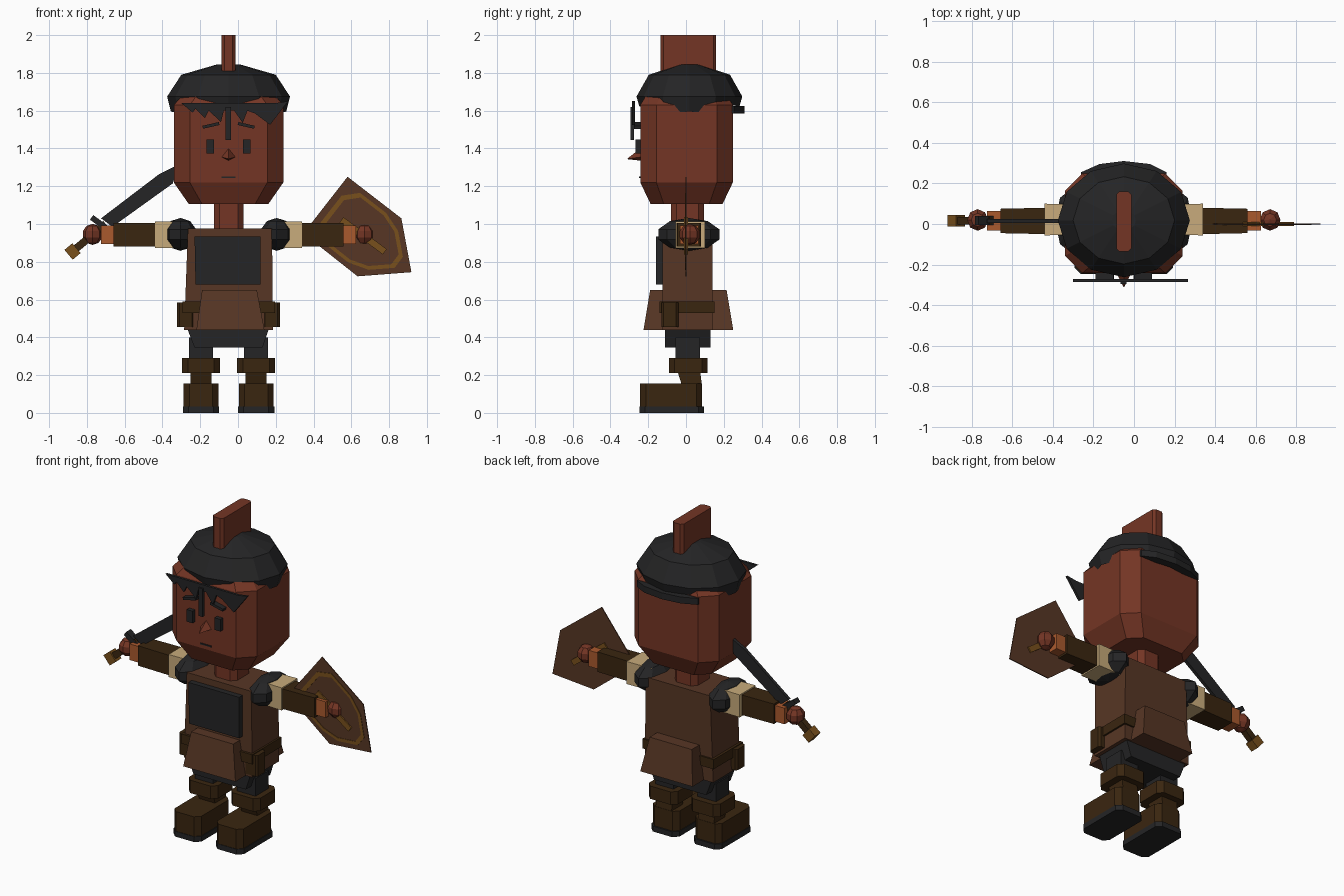
import bpy, bmesh, math
from mathutils import Matrix, Vector

if "Cube" in bpy.data.objects:
    bpy.data.objects.remove(bpy.data.objects["Cube"])

CX = -0.05  # body centre line


def material(name, rgb):
    m = bpy.data.materials.new(name)
    m.diffuse_color = (*rgb, 1)
    m.use_nodes = True
    m.node_tree.nodes["Principled BSDF"].inputs["Base Color"].default_value = m.diffuse_color
    return m


SKIN = material("skin_red_brown", (0.175, 0.036, 0.018))
LEATHER = material("leather_brown", (0.095, 0.037, 0.018))
BLACK = material("charcoal", (0.018, 0.018, 0.019))
DARK = material("dark_brown", (0.042, 0.019, 0.005))
TAN = material("tan", (0.58, 0.41, 0.20))
ORANGE = material("copper", (0.40, 0.10, 0.027))
GOLD = material("dull_gold", (0.19, 0.08, 0.012))


def finish(name, bm, mat):
    bmesh.ops.recalc_face_normals(bm, faces=bm.faces)
    me = bpy.data.meshes.new(name)
    bm.to_mesh(me)
    bm.free()
    me.materials.append(mat)
    ob = bpy.data.objects.new(name, me)
    bpy.context.collection.objects.link(ob)
    return ob


def loft(name, mat, rings):
    """Skin a stack of equal-length rings and cap both ends."""
    bm = bmesh.new()
    vs = [[bm.verts.new(p) for p in r] for r in rings]
    n = len(rings[0])
    for a, b in zip(vs, vs[1:]):
        for i in range(n):
            bm.faces.new((a[i], a[(i + 1) % n], b[(i + 1) % n], b[i]))
    bm.faces.new(vs[0])
    bm.faces.new(vs[-1])
    return finish(name, bm, mat)


def rect(x0, x1, y0, y1, z, c=0):
    """Rectangle ring, with corners cut by c."""
    if not c:
        return [(x0, y0, z), (x1, y0, z), (x1, y1, z), (x0, y1, z)]
    return [(x0 + c, y0, z), (x1 - c, y0, z), (x1, y0 + c, z), (x1, y1 - c, z),
            (x1 - c, y1, z), (x0 + c, y1, z), (x0, y1 - c, z), (x0, y0 + c, z)]


def box(name, mat, x0, x1, y0, y1, z0, z1, c=0):
    return loft(name, mat, [rect(x0, x1, y0, y1, z, c) for z in (z0, z1)])


def plate(name, mat, pts, y0, y1):
    """Outline in x, z given a thickness in y."""
    return loft(name, mat, [[(x, y, z) for x, z in pts] for y in (y0, y1)])


def bar(name, mat, a, b, w, y0, y1):
    """Straight bar from a to b in the x, z plane."""
    a, b = Vector(a), Vector(b)
    d = (b - a).normalized() * w / 2
    n = Vector((-d.y, d.x))
    return plate(name, mat, [a + n, b + n, b - n, a - n], y0, y1)


def ball(name, mat, centre, size, seg=8, rings=5):
    bm = bmesh.new()
    bmesh.ops.create_uvsphere(bm, u_segments=seg, v_segments=rings, radius=1,
                              matrix=Matrix.Translation(centre) @ Matrix.Diagonal((*size, 1)))
    return finish(name, bm, mat)


# head, neck and top crest
loft("head", SKIN, [rect(CX - hx, CX + hx, 0.003 - hy, 0.003 + hy, z, c) for hx, hy, z, c in
                    ((0.21, 0.19, 1.105, 0.07), (0.29, 0.245, 1.22, 0.085),
                     (0.29, 0.245, 1.63, 0.085), (0.21, 0.19, 1.72, 0.07))])
box("neck", SKIN, -0.127, 0.03, -0.08, 0.095, 0.95, 1.13, 0.03)
box("crest", SKIN, -0.087, -0.013, -0.135, 0.16, 1.78, 2.0, 0.015)

# faceted hair cap with a scalloped lower edge
N = 12
cap = []
for rx, ry, z, dip in ((0.27, 0.235, 1.65, 0.0), (0.305, 0.265, 1.64, 0.045),
                       (0.325, 0.28, 1.675, 0.0), (0.25, 0.215, 1.79, 0.0), (0.06, 0.05, 1.845, 0.0)):
    cap.append([(CX + rx * math.cos(t), 0.018 + ry * math.sin(t), z - dip * math.cos(t) ** 2 - dip * 0.4 * (i % 2))
                for i in range(N) for t in [2 * math.pi * i / N]])
loft("hair_cap", BLACK, cap)

# curved hair band behind the head
arc = [(-0.26, 0.255), (-0.17, 0.295), (CX, 0.31), (0.08, 0.295), (0.16, 0.255)]
outline = arc + [(x, y - 0.05) for x, y in reversed(arc)]
loft("hair_back_band", BLACK, [[(x, y, z) for x, y in outline] for z in (1.585, 1.625)])

# jagged fringe and long forelock
plate("fringe", BLACK, [(-0.30, 1.64), (-0.24, 1.59), (-0.225, 1.61), (-0.175, 1.56), (-0.155, 1.60),
                        (-0.09, 1.54), (-0.075, 1.60), (-0.02, 1.60), (0.025, 1.535), (0.05, 1.60),
                        (0.09, 1.585), (0.17, 1.525), (0.265, 1.65), (0.2, 1.64), (-0.2, 1.64)], -0.285, -0.27)
box("forelock", BLACK, -0.066, -0.037, -0.295, -0.275, 1.445, 1.62)

# face
for s, side in ((-1, "left"), (1, "right")):
    ex = CX + s * 0.096
    box(f"eye_{side}", BLACK, ex - 0.02, ex + 0.02, -0.268, -0.235, 1.372, 1.447)
    bar(f"brow_{side}", BLACK, (CX + s * 0.05, 1.532), (CX + s * 0.137, 1.512), 0.016, -0.275, -0.24)
loft("nose", SKIN, [[(-0.09, -0.235, 1.355), (-0.05, -0.235, 1.335), (-0.01, -0.235, 1.355), (-0.05, -0.235, 1.405)],
                    [(-0.052, -0.309, 1.345), (-0.05, -0.309, 1.343), (-0.048, -0.309, 1.345), (-0.05, -0.307, 1.349)]])
box("mouth", BLACK, -0.087, -0.013, -0.248, -0.24, 1.244, 1.252)

# torso, chest plate, tunic flaps
loft("torso", LEATHER, [rect(-0.285, 0.185, -0.125, 0.14, 0.44), rect(-0.265, 0.18, -0.125, 0.14, 0.975)])
loft("chest_plate", BLACK, [rect(-0.225, 0.12, -0.16, -0.12, 0.68), rect(-0.23, 0.12, -0.16, -0.12, 0.935)])
loft("tunic_flaps", LEATHER, [rect(-0.22, 0.14, -0.225, 0.25, 0.44), rect(-0.19, 0.10, -0.19, 0.215, 0.65)])

# belt and pouches
box("belt", DARK, -0.295, 0.195, -0.14, 0.15, 0.53, 0.59)
for s, side in ((-1, "left"), (1, "right")):
    x = CX + s * 0.227
    box(f"pouch_{side}", DARK, x - 0.045, x + 0.045, -0.13, -0.04, 0.455, 0.585, 0.012)

# shorts
loft("shorts", BLACK, [rect(-0.23, 0.13, -0.11, 0.13, 0.345), rect(-0.27, 0.165, -0.11, 0.13, 0.45)])

for s, side in ((-1, "left"), (1, "right")):
    # leg and boot
    x = CX + s * 0.146
    box(f"leg_{side}", BLACK, x - 0.063, x + 0.063, -0.055, 0.075, 0.26, 0.40)
    box(f"knee_cuff_{side}", DARK, x - 0.1, x + 0.1, -0.09, 0.115, 0.21, 0.29, 0.03)
    loft(f"shin_{side}", DARK, [rect(x - 0.055, x + 0.055, -0.02, 0.085, 0.14),
                                rect(x - 0.055, x + 0.055, -0.045, 0.075, 0.22)])
    box(f"boot_{side}", DARK, x - 0.092, x + 0.092, -0.243, 0.085, 0.03, 0.155, 0.03)
    box(f"sole_{side}", BLACK, x - 0.096, x + 0.096, -0.246, 0.095, 0, 0.033, 0.03)

    # arm, drawn outward from the shoulder
    def arm(name, mat, d0, d1, w0, h0, w1, h1, y=0.02, z=0.943):
        loft(f"{name}_{side}", mat,
             [[(CX + s * d, y + a * w, z + b * h) for a, b in ((-1, -1), (1, -1), (1, 1), (-1, 1))]
              for d, w, h in ((d0, w0, h0), (d1, w1, h1))])

    ball(f"shoulder_{side}", BLACK, (CX + s * 0.255, 0.015, 0.945), (0.088, 0.17, 0.087))
    arm("sleeve", TAN, 0.22, 0.39, 0.074, 0.07, 0.078, 0.07, 0.022)
    arm("forearm", DARK, 0.38, 0.608, 0.065, 0.062, 0.06, 0.062, 0.015)
    arm("wrist", ORANGE, 0.60, 0.675, 0.048, 0.05, 0.048, 0.05, 0.017)
    ball(f"hand_{side}", SKIN, (CX + s * 0.72, 0.02, 0.945), (0.054, 0.056, 0.056))

# sword
plate("sword_blade", BLACK, [(-0.725, 1.03), (-0.42, 1.262), (-0.315, 1.315),
                             (-0.345, 1.215), (-0.665, 0.985)], 0.005, 0.025)
bar("sword_guard", BLACK, (-0.775, 1.035), (-0.665, 0.955), 0.03, -0.005, 0.04)
bar("sword_grip", DARK, (-0.87, 0.86), (-0.70, 1.0), 0.04, -0.003, 0.035)
bar("sword_pommel", GOLD, (-0.897, 0.837), (-0.855, 0.872), 0.068, -0.012, 0.044)

# shield board with flat trim loop and handle bar
corners = [Vector(p) for p in ((0.58, 1.25), (0.865, 1.03), (0.918, 0.745), (0.633, 0.723), (0.346, 0.95))]
plate("shield", LEATHER, corners, -0.003, 0.003)
mid = sum(corners, Vector((0, 0))) / 5


def trim_loop(k):
    """Shrunken shield outline with each corner cut off."""
    p = [mid + (c - mid) * k for c in corners]
    return [p[i].lerp(p[j], 0.22) for i in range(5) for j in ((i - 1) % 5, (i + 1) % 5)]


bm = bmesh.new()
outer, inner = [[bm.verts.new((q.x, -0.006, q.y)) for q in trim_loop(k)] for k in (0.86, 0.765)]
for i in range(10):
    j = (i + 1) % 10
    bm.faces.new((outer[i], outer[j], inner[j], inner[i]))
solid = bmesh.ops.extrude_face_region(bm, geom=bm.faces[:])
for v in solid["geom"]:
    if isinstance(v, bmesh.types.BMVert):
        v.co.y += 0.004
finish("shield_trim", bm, GOLD)
bar("shield_handle", GOLD, (0.548, 1.022), (0.777, 0.853), 0.035, -0.011, 0.011)
